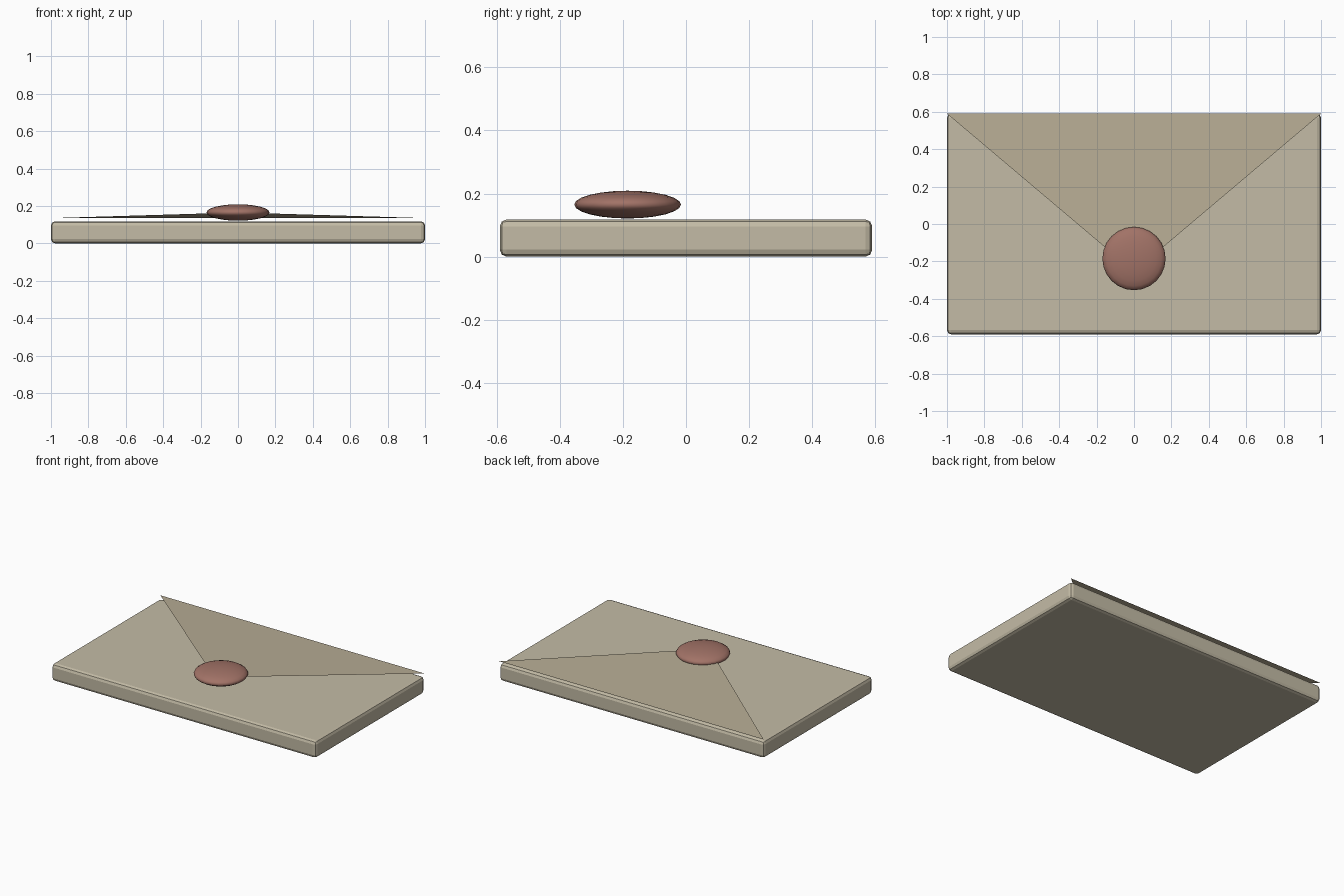
import bpy
import bmesh
from mathutils import Matrix

cube = bpy.data.objects.get("Cube")
if cube:
    bpy.data.objects.remove(cube, do_unlink=True)


def make_material(name, rgb):
    mat = bpy.data.materials.new(name)
    mat.use_nodes = True
    color = (*rgb, 1)
    mat.diffuse_color = color
    shader = mat.node_tree.nodes["Principled BSDF"]
    shader.inputs["Base Color"].default_value = color
    shader.inputs["Roughness"].default_value = 0.7
    return mat


def add_part(name, bm, mat, smooth=False):
    for face in bm.faces:
        face.smooth = smooth
    mesh = bpy.data.meshes.new(name)
    bm.to_mesh(mesh)
    bm.free()
    mesh.materials.append(mat)
    obj = bpy.data.objects.new(name, mesh)
    bpy.context.collection.objects.link(obj)
    return obj


paper = make_material("paper", (0.55, 0.50, 0.38))
flap_paper = make_material("flap_paper", (0.48, 0.42, 0.30))
wax = make_material("wax", (0.36, 0.17, 0.135))

WIDTH, DEPTH, HEIGHT = 2.0, 1.18, 0.118

# Envelope body: slab with softened edges
bm = bmesh.new()
bmesh.ops.create_cube(bm, size=1)
bmesh.ops.scale(bm, vec=(WIDTH, DEPTH, HEIGHT), verts=bm.verts)
bmesh.ops.translate(bm, vec=(0, 0, HEIGHT / 2), verts=bm.verts)
body = add_part("envelope_body", bm, paper)
bevel = body.modifiers.new("soft_edges", "BEVEL")
bevel.width = 0.022
bevel.segments = 2

# Triangular flap: one thin sheet rising from the back edge to its tip
bm = bmesh.new()
corners = [(-WIDTH / 2, DEPTH / 2, 0.135), (0, -0.255, 0.165), (WIDTH / 2, DEPTH / 2, 0.135)]
bm.faces.new([bm.verts.new(c) for c in corners])
add_part("envelope_flap", bm, flap_paper)

# Wax seal: flattened sphere over the flap tip
bm = bmesh.new()
placement = Matrix.Translation((0, -0.185, 0.165)) @ Matrix.Diagonal((0.169, 0.169, 0.044, 1))
bmesh.ops.create_uvsphere(bm, u_segments=24, v_segments=12, radius=1, matrix=placement)
add_part("wax_seal", bm, wax, smooth=True)
